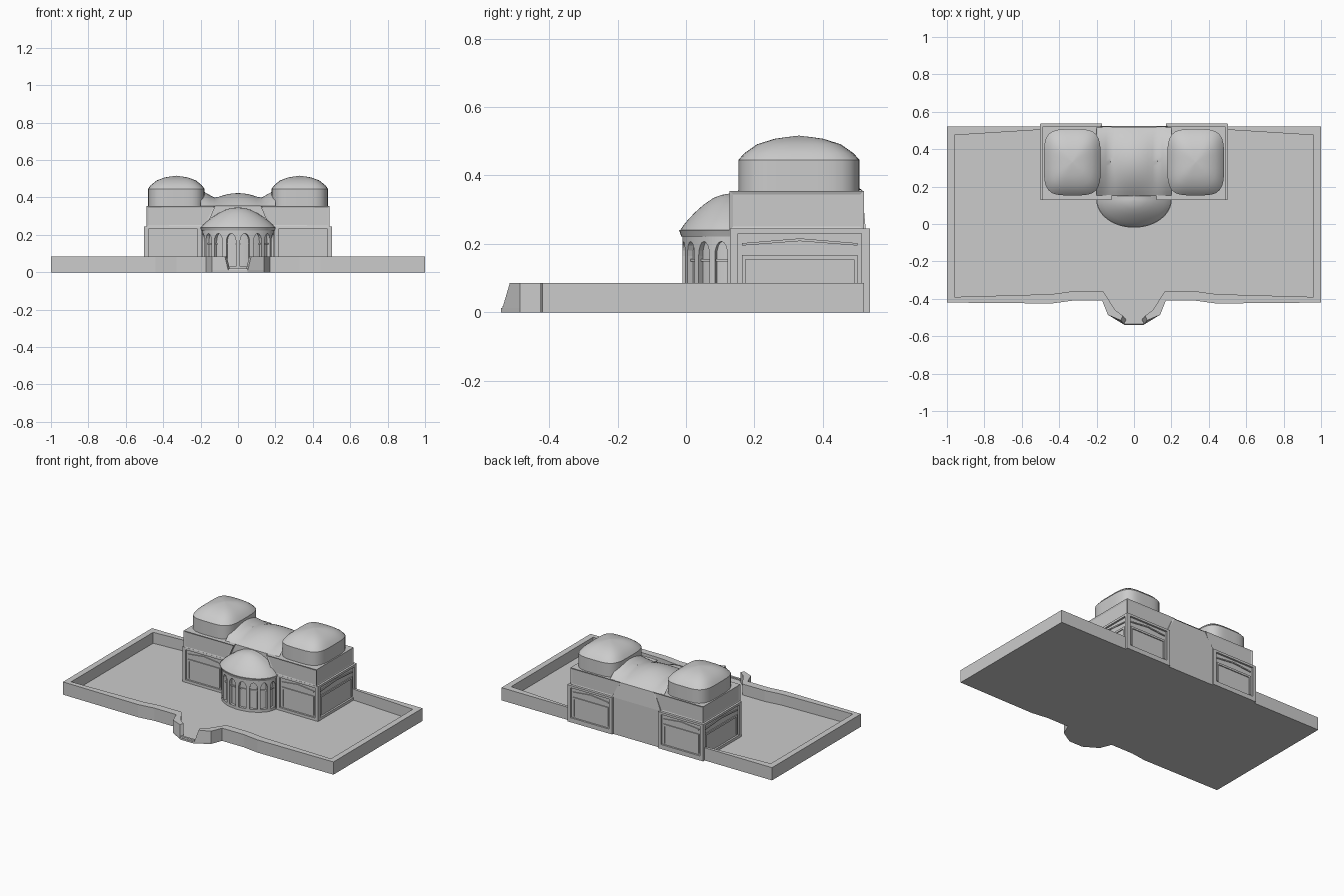
import bpy, bmesh, math
from mathutils import Vector

if "Cube" in bpy.data.objects:
    bpy.data.objects.remove(bpy.data.objects["Cube"])


def finish(name, bm, smooth=None):
    bmesh.ops.recalc_face_normals(bm, faces=bm.faces)
    me = bpy.data.meshes.new(name)
    bm.to_mesh(me)
    bm.free()
    ob = bpy.data.objects.new(name, me)
    bpy.context.collection.objects.link(ob)
    if smooth:
        bpy.ops.object.select_all(action='DESELECT')
        ob.select_set(True)
        bpy.context.view_layer.objects.active = ob
        bpy.ops.object.shade_smooth_by_angle(angle=math.radians(smooth))
    return ob


def add_loft(bm, sections):
    rings = [[bm.verts.new(p) for p in s] for s in sections]
    n = len(rings[0])
    sides = []
    for a, b in zip(rings, rings[1:]):
        for i in range(n):
            j = (i + 1) % n
            sides.append(bm.faces.new((a[i], a[j], b[j], b[i])))
    bm.faces.new(rings[0][::-1])
    bm.faces.new(rings[-1])
    return sides


def loft(name, sections, smooth=None, inset=None):
    bm = bmesh.new()
    sides = add_loft(bm, sections)
    if inset:
        bmesh.ops.recalc_face_normals(bm, faces=bm.faces)
        bmesh.ops.inset_individual(bm, faces=sides, thickness=inset[0], depth=inset[1])
    return finish(name, bm, smooth)


def rect(x0, x1, y0, y1, z):
    return [(x0, y0, z), (x1, y0, z), (x1, y1, z), (x0, y1, z)]


def relief(name, place, polys, d0, d1):
    # flat shapes in wall coordinates (u, z), thickened along the wall normal
    bm = bmesh.new()
    for poly in polys:
        add_loft(bm, [[place(u, z, d) for u, z in poly] for d in (d0, d1)])
    return finish(name, bm)


def bar(u0, u1, z0, z1):
    return [(u0, z0), (u1, z0), (u1, z1), (u0, z1)]


# Yard floor and perimeter wall: half outline from the gate round to the back
outer = [(.05, -.54), (.14, -.485), (.17, -.41), (.33, -.41), (.44, -.425),
         (1, -.42), (1, .52), (.48, .52)]
inner = [(.04, -.515), (.10, -.46), (.165, -.36), (.33, -.36), (.44, -.375),
         (.96, -.39), (.96, .475), (.48, .505)]
outline = outer + [(-x, y) for x, y in reversed(outer)]
loft("yard_floor", [[(x, y, z) for x, y in outline] for z in (0, .012)])
H = .085
for s, side in ((1, "right"), (-1, "left")):
    secs = []
    for i, ((ox, oy), (ix, iy)) in enumerate(zip(outer, inner)):
        dx, dy = (.02, .025) if i == 0 else (0, 0)   # sloping gate jamb
        secs.append([(s * ox, oy, 0), (s * (ox + dx), oy + dy, H),
                     (s * (ix + dx), iy + dy, H), (s * ix, iy, 0)])
    loft("yard_wall_" + side, secs)
loft("gate_sill", [rect(-.05, .05, -.54, -.52, 0), rect(-.05, .05, -.535, -.52, .02)])


def superellipse(cx, cy, a, b, z, n=48, p=4.0):
    pts = []
    for i in range(n):
        t = 2 * math.pi * i / n
        c, q = math.cos(t), math.sin(t)
        r = (abs(c) ** p + abs(q) ** p) ** (-1 / p)
        pts.append((cx + a * r * c, cy + b * r * q, z))
    return pts


# Wings: lower storey, upper storey and domed roof on each side
for s, side in ((1, "right"), (-1, "left")):
    X = lambda a, b: sorted((s * a, s * b))
    loft("lower_storey_" + side,
         [rect(*X(.16, .49), .14, .525, z) for z in (0, .24)])
    loft("upper_storey_" + side,
         [rect(*X(.17, .49), .127, .52, .24), rect(*X(.12, .49), .127, .52, .355)],
         inset=(.015, -.004))
    dome = [(1, .35), (1, .445), (.9, .465), (.69, .491), (.4, .507), (.2, .512), (.01, .516)]
    loft("dome_" + side,
         [superellipse(s * .33, .33, .152 * k, .177 * k, z) for k, z in dome], smooth=28)
    # Wall panels: frame, gabled ledge and lower ledge on three faces
    faces = {
        "front": (.195, .5, lambda u, z, d, s=s: Vector((s * u, .14 - d, z))),
        "back": (.17, .5, lambda u, z, d, s=s: Vector((s * u, .525 + d, z))),
        "side": (.13, .535, lambda u, z, d, s=s: Vector((s * (.49 + d), u, z))),
    }
    for f, (u0, u1, place) in faces.items():
        m = (u0 + u1) / 2
        e = .022
        relief(f"{f}_frame_{side}", place,
               [bar(u0, u0 + e, 0, .245), bar(u1 - e, u1, 0, .245),
                bar(u0 + e, u1 - e, .23, .245), bar(u0 + e, u1 - e, 0, .03)], -.005, .012)
        a, b = u0 + e + .012, u1 - e - .012
        relief(f"{f}_ledges_{side}", place,
               [[(a, .195), (m, .208), (b, .195), (b, .202), (m, .216), (a, .202)],
                bar(a, b, .155, .168), bar(a, a + .01, .04, .155),
                bar(b - .01, b, .04, .155)], -.005, .006)

# Centre block between the wings
loft("centre_block", [rect(-.18, .18, .15, .525, 0), rect(-.18, .18, .15, .525, .245),
                      rect(-.13, .13, .155, .515, .352)])

# Saddle-shaped roof between the domes
bm = bmesh.new()
N = 16
grid = []
for i in range(N + 1):
    x = -.2 + .4 * i / N
    ax = abs(x)
    h = .07 - .027 * (ax / .12) ** 2 if ax < .12 else .043 + .55 * (ax - .12)
    row = []
    for j in range(N + 1):
        y = .15 + .368 * j / N
        g = 1 - ((y - .334) / .184) ** 2
        row.append(bm.verts.new((x, y, .353 + h * g)))
    grid.append(row)
for i in range(N):
    for j in range(N):
        bm.faces.new((grid[i][j], grid[i + 1][j], grid[i + 1][j + 1], grid[i][j + 1]))
finish("saddle_roof", bm, smooth=40)


# Apse: half-elliptical drum with eight arched bays
def half_ellipse(a, b, z, n=24, cy=.13):
    pts = [(-a * math.cos(math.pi * i / n), cy - b * math.sin(math.pi * i / n), z)
           for i in range(n + 1)]
    return pts + [(a, .17, z), (-a, .17, z)]


def on_drum(u, z, d):
    t = math.pi * u / 8
    return Vector((-(.19 + d) * math.cos(t), .13 - (.14 + d) * math.sin(t), z))


loft("apse_core", [half_ellipse(.172, .122, 0), half_ellipse(.172, .122, .24)], smooth=30)
polys = []
for k in range(8):
    u0, u1 = k + .15, k + .85
    polys += [bar(k, u0, 0, .23), bar(u1, k + 1, 0, .23), bar(u0, u1, 0, .03)]
    arch = [(k + .5 - .35 * math.cos(math.pi * i / 8), .165 + .042 * math.sin(math.pi * i / 8))
            for i in range(9)]
    for p, q in zip(arch, arch[1:]):
        polys.append([p, q, (q[0], .23), (p[0], .23)])
relief("apse_arcade", on_drum, polys, -.022, 0)
relief("apse_transoms", on_drum, [bar(k + .15, k + .85, .148, .156) for k in range(8)],
       -.022, -.01)
loft("apse_cornice", [half_ellipse(.194, .144, .222), half_ellipse(.202, .15, .24)], smooth=30)

# Half dome over the apse
prof = [(1, .238), (.93, .254), (.83, .272), (.7, .292), (.55, .312), (.35, .333),
        (.18, .343), (.01, .347)]
loft("apse_half_dome", [half_ellipse(.2 * k, .148 * k, z) for k, z in prof], smooth=30)
